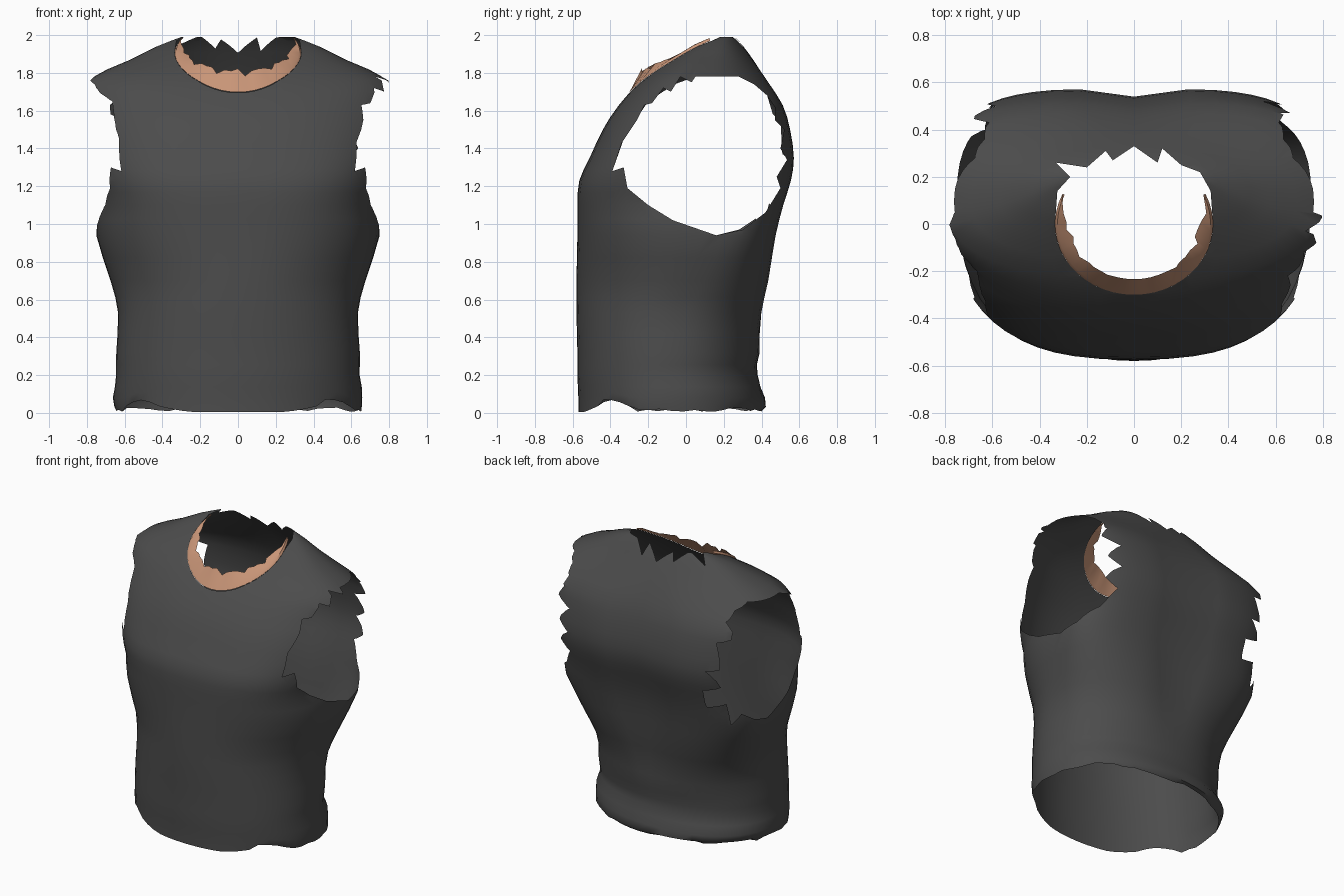
import bpy, bmesh, math, random
from mathutils import Vector
from mathutils.bvhtree import BVHTree

random.seed(4)
cube = bpy.data.objects.get("Cube")
if cube:
    bpy.data.objects.remove(cube, do_unlink=True)


def material(name, rgb):
    m = bpy.data.materials.new(name)
    m.use_nodes = True
    m.diffuse_color = (*rgb, 1)
    m.node_tree.nodes["Principled BSDF"].inputs["Base Color"].default_value = (*rgb, 1)
    return m


cloth = material("charcoal cloth", (.072, .072, .072))
tan = material("tan lining", (.58, .3, .185))


def add_object(name, bm, mats):
    bmesh.ops.recalc_face_normals(bm, faces=bm.faces)
    mesh = bpy.data.meshes.new(name)
    bm.to_mesh(mesh)
    bm.free()
    for m in mats:
        mesh.materials.append(m)
    ob = bpy.data.objects.new(name, mesh)
    bpy.context.collection.objects.link(ob)
    return ob


def smooth(ob, degrees):
    bpy.ops.object.select_all(action='DESELECT')
    ob.select_set(True)
    bpy.context.view_layer.objects.active = ob
    bpy.ops.object.shade_smooth_by_angle(angle=math.radians(degrees))


def ramp(z, start, end, low, high):
    t = max(0, min(1, (z - start) / (end - start)))
    return low + (high - low) * t


# Torso sections: height, half width, front y, back y
SECTIONS = [Vector(s) for s in (
    (0, .65, -.57, .4), (.08, .66, -.57, .42), (.2, .645, -.575, .375),
    (.32, .645, -.575, .39), (.53, .635, -.58, .41), (.7, .675, -.58, .445),
    (.94, .75, -.575, .48), (1.1, .74, -.575, .52), (1.23, .77, -.565, .56),
    (1.35, .8, -.51, .575), (1.5, .82, -.44, .555), (1.63, .83, -.355, .515),
    (1.76, .8, -.235, .435), (1.87, .57, -.085, .355), (1.94, .43, .03, .305),
    (1.99, .3, .16, .26))]
SEGMENTS = 56


def refine(rows, steps):
    """Smooth the section list with a Catmull-Rom spline."""
    out = []
    for i in range(len(rows) - 1):
        a, b, c = rows[max(i - 1, 0)], rows[i], rows[i + 1]
        d = rows[min(i + 2, len(rows) - 1)]
        for k in range(steps):
            t = k / steps
            out.append(b + (c - a) * (t / 2) + (a * 2 - b * 5 + c * 4 - d) * (t * t / 2)
                       + (b * 3 - a - c * 3 + d) * (t ** 3 / 2))
    return out + [rows[-1]]


def ring(section):
    z, w, front, back = section
    # widest point sits further back at the armpits
    mid = (front + back) / 2 + ramp(z, .5, .94, 0, .15) - ramp(z, 1.1, 1.5, 0, .11) \
        - ramp(z, 1.63, 1.8, 0, .06)
    # squareness of the back and front corners
    back_power = ramp(z, .4, 1, 2.2, 3.5) - ramp(z, 1.63, 1.78, 0, 1.2)
    front_power = ramp(z, .7, 1.15, 2.1, 2.75) - ramp(z, 1.35, 1.6, 0, .3)
    points = []
    for i in range(SEGMENTS):
        a = math.tau * i / SEGMENTS
        c, s = math.cos(a), math.sin(a)
        p, ry = (2 / back_power, back - mid) if s > 0 else (2 / front_power, mid - front)
        x = w * math.copysign(abs(c) ** p, c)
        y = mid + ry * math.copysign(abs(s) ** p, s)
        # shallow spine groove
        if s > 0:
            y -= .035 * math.exp(-(x / .14) ** 2) * ramp(z, .3, .8, 0, 1) * ramp(z, 1.6, 1.85, 1, 0)
        # soft folds gathered low on the back and sides
        if z < .4:
            fold = .012 * math.sin(z * 42 + 3 * x) * max(0, min(1, y + .5)) * (1 - z / .4)
            x, y = x * (1 + fold), y + fold
        # hem lifts at the front corners
        lift = .055 * max(0, 1 - abs(y + .41) / .13) * ramp(z, 0, .2, 1, 0)
        points.append(Vector((x, y, z + lift)))
    return points


# Closed torso; faces in slot one are removed after cutting
bm = bmesh.new()
rings = []
for n, section in enumerate(refine(SECTIONS, 2)):
    points = ring(section)
    if n == 0:
        for p in points:
            p.z += random.uniform(.005, .03) if p.y > -.45 else .004
    rings.append([bm.verts.new(p) for p in points])
for low, high in zip(rings, rings[1:]):
    for i in range(SEGMENTS):
        j = (i + 1) % SEGMENTS
        bm.faces.new((low[i], low[j], high[j], high[i]))
bm.faces.new(rings[0]).material_index = 1
bm.faces.new(rings[-1])
bmesh.ops.recalc_face_normals(bm, faces=bm.faces)
surface = BVHTree.FromBMesh(bm)
shirt = add_object("sleeveless_shirt", bm, (cloth, tan))


def cutter(name, outline, direction):
    """Closed prism from an outline swept along a direction."""
    bm = bmesh.new()
    near = [bm.verts.new(p) for p in outline]
    far = [bm.verts.new(Vector(p) + Vector(direction)) for p in outline]
    count = len(near)
    for i in range(count):
        j = (i + 1) % count
        bm.faces.new((near[i], near[j], far[j], far[i]))
    bm.faces.new(near)
    bm.faces.new(far)
    for f in bm.faces:
        f.material_index = 1
    ob = add_object(name, bm, (cloth, tan))
    ob.hide_render = True
    return ob


# Armhole outlines in y and z, with torn edges at different places
LOWER = [(-.39, 1.28), (-.33, 1.3), (-.31, 1.19), (-.2, 1.1), (-.07, 1.02), (.16, .94)]
UPPER = [(.43, 1.68), (.36, 1.74), (.28, 1.78), (.05, 1.78)]
right_back = [(.28, .97), (.37, 1.03), (.4, .95), (.44, 1.11), (.48, 1.07), (.52, 1.2),
              (.49, 1.24), (.54, 1.35), (.51, 1.37), (.5, 1.55), (.46, 1.58)]
left_back = [(.3, .97), (.42, 1.06), (.5, 1.19), (.48, 1.25), (.535, 1.34), (.5, 1.4),
             (.52, 1.5), (.47, 1.55), (.47, 1.62)]
right_front = [(-.06, 1.74), (-.2, 1.65), (-.26, 1.56), (-.33, 1.45)]
left_front = [(.03, 1.75), (-.03, 1.78), (-.08, 1.7), (-.12, 1.72),
              (-.18, 1.64), (-.22, 1.63), (-.26, 1.55), (-.34, 1.43)]
left_hole = LOWER + left_back + UPPER + left_front
right_hole = LOWER + right_back + UPPER + right_front

# Neckline outline: round in front, torn behind
RX, RY = .335, .3
neck = [(RX * math.cos(a), RY * math.sin(a)) for a in
        (math.pi + math.pi * i / 24 for i in range(25))]
neck += [(.325, .14), (.28, .22), (.2, .25), (.12, .32), (.1, .26), (0, .33),
         (-.09, .27), (-.12, .31), (-.2, .24), (-.33, .26), (-.27, .2), (-.325, .14)]

cutters = [
    cutter("left_armhole_cutter", [(.35, y, z) for y, z in left_hole], (1, 0, 0)),
    cutter("right_armhole_cutter", [(-.35, y, z) for y, z in right_hole], (-1, 0, 0)),
    cutter("neck_cutter", [(x, y, 1.5) for x, y in neck], (0, 0, 1)),
]
for c in cutters:
    mod = shirt.modifiers.new(c.name, 'BOOLEAN')
    mod.object = c
    mod.operation = 'DIFFERENCE'
    mod.solver = 'EXACT'
graph = bpy.context.evaluated_depsgraph_get()
shirt.data = bpy.data.meshes.new_from_object(shirt.evaluated_get(graph))
shirt.modifiers.clear()
for c in cutters:
    bpy.data.objects.remove(c, do_unlink=True)

# Keep only the cloth skin
bm = bmesh.new()
bm.from_mesh(shirt.data)
bmesh.ops.delete(bm, geom=[f for f in bm.faces if f.material_index == 1], context='FACES')
bm.to_mesh(shirt.data)
bm.free()
shirt.data.materials.clear()
shirt.data.materials.append(cloth)
smooth(shirt, 50)

# Tan collar lining: rolled rim, then a torn inner edge
bm = bmesh.new()
rows = []
STEPS = 30
for i in range(STEPS + 1):
    a = math.pi * (.86 + 1.28 * i / STEPS)
    c, s = math.cos(a), math.sin(a)
    x, y = RX * c, RY * s
    hit = surface.ray_cast(Vector((x * .99, y * .99, 3)), Vector((0, 0, -1)))[0]
    z = hit.z if hit else 1.97
    side = ramp(s, -.1, .45, 1, 0)
    lift = .1 * max(0, -s) ** 1.5
    tear = random.uniform(.9, 1.1) if i % 4 else .7
    rows.append([bm.verts.new(p) for p in (
        (x, y, z), (x * .97, y * .97, z + .015),
        (x * (1 - .2 * side * tear), y * (1 - .22 * side), z + .015 + lift * tear))])
for a, b in zip(rows, rows[1:]):
    for k in range(2):
        bm.faces.new((a[k], b[k], b[k + 1], a[k + 1]))
smooth(add_object("collar_lining", bm, (tan,)), 50)
